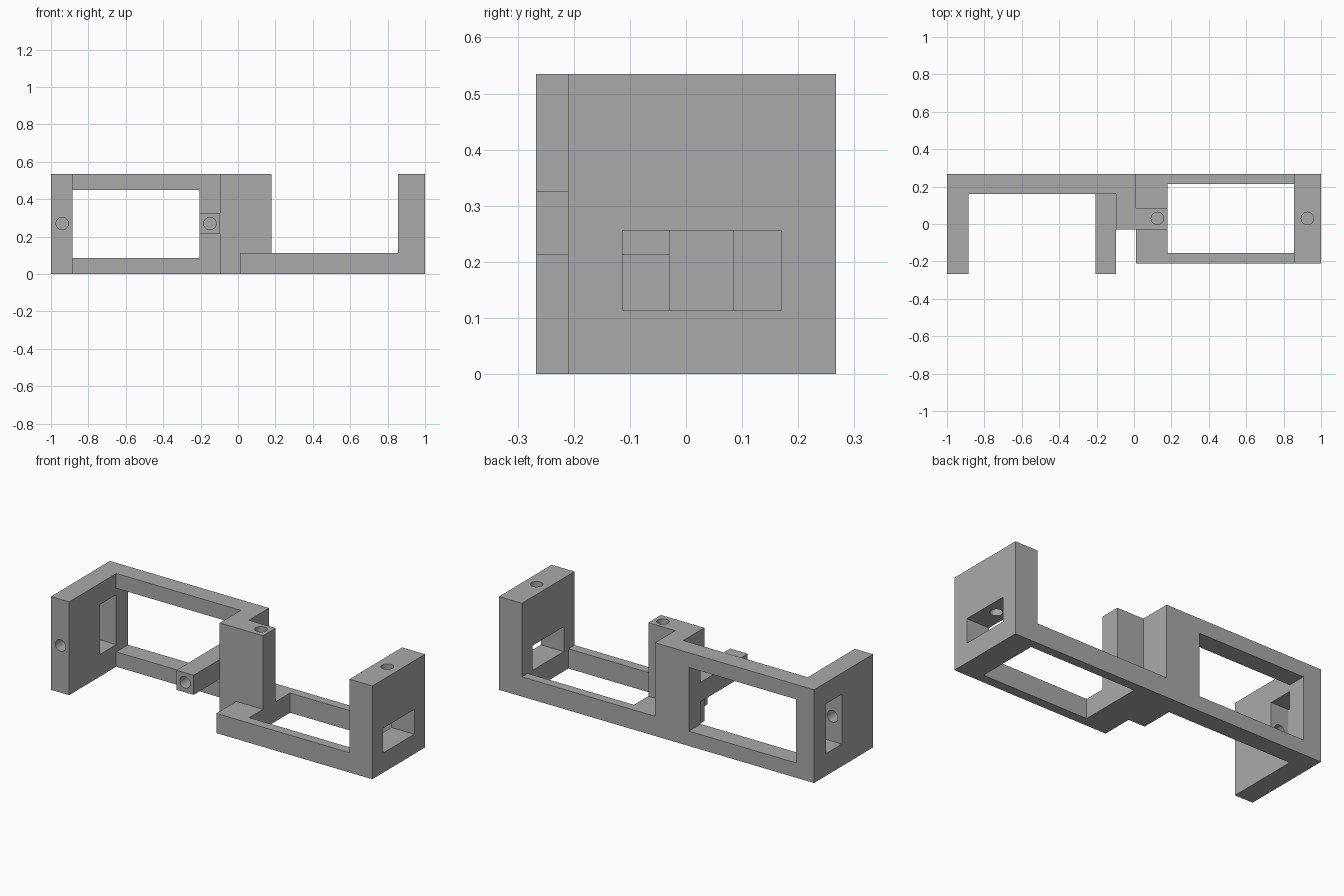
import bpy
import bmesh
from mathutils import Vector

cube = bpy.data.objects.get("Cube")
if cube:
    bpy.data.objects.remove(cube, do_unlink=True)

grey = bpy.data.materials.new("plain grey")
grey.use_nodes = True
COLOUR = (0.4, 0.4, 0.4, 1)
grey.diffuse_color = COLOUR
grey.node_tree.nodes["Principled BSDF"].inputs["Base Color"].default_value = COLOUR

H = 0.535           # overall height
BACK = 0.267        # half depth


def extrude(name, points, direction):
    """Solid made by sweeping a closed outline along a direction."""
    bm = bmesh.new()
    face = bm.faces.new([bm.verts.new(p) for p in points])
    swept = bmesh.ops.extrude_face_region(bm, geom=[face])["geom"]
    moved = [v for v in swept if isinstance(v, bmesh.types.BMVert)]
    bmesh.ops.translate(bm, verts=moved, vec=Vector(direction))
    bmesh.ops.recalc_face_normals(bm, faces=bm.faces)
    return finish(name, bm)


def box(name, x, y, z):
    outline = [(x[0], y[0], z[0]), (x[1], y[0], z[0]),
               (x[1], y[1], z[0]), (x[0], y[1], z[0])]
    return extrude(name, outline, (0, 0, z[1] - z[0]))


def drill(name, start, end, radius=0.033):
    """Round cutter running from start to end."""
    start, end = Vector(start), Vector(end)
    bm = bmesh.new()
    bmesh.ops.create_cone(bm, cap_ends=True, segments=32, radius1=radius,
                          radius2=radius, depth=(end - start).length)
    turn = (end - start).to_track_quat('Z', 'Y').to_matrix()
    bmesh.ops.rotate(bm, verts=bm.verts, cent=(0, 0, 0), matrix=turn)
    bmesh.ops.translate(bm, verts=bm.verts, vec=(start + end) / 2)
    return finish(name, bm)


def finish(name, bm):
    mesh = bpy.data.meshes.new(name)
    bm.to_mesh(mesh)
    bm.free()
    mesh.materials.append(grey)
    obj = bpy.data.objects.new(name, mesh)
    bpy.context.collection.objects.link(obj)
    return obj


def combine(target, other, operation):
    """Apply a boolean and discard the second solid."""
    mod = target.modifiers.new(operation, 'BOOLEAN')
    mod.operation, mod.object, mod.solver = operation, other, 'EXACT'
    bpy.context.view_layer.objects.active = target
    bpy.ops.object.modifier_apply(modifier=mod.name)
    bpy.data.objects.remove(other, do_unlink=True)


# Upright bracket with its side plate, central block and screw post
plan = [(-1, -BACK), (-0.885, -BACK), (-0.885, 0.16), (-0.095, 0.16),
        (-0.095, -0.03), (0.18, -0.03), (0.18, 0.085), (0.01, 0.085),
        (0.01, BACK), (-1, BACK)]
bracket = extrude("double_bracket", [(x, y, 0) for x, y in plan], (0, 0, H))

# Flat bracket with its upright end plate
side = [(0.01, 0), (1, 0), (1, H), (0.855, H), (0.855, 0.113), (0.01, 0.113)]
flat = extrude("flat_bracket", [(x, -0.21, z) for x, z in side],
               (0, BACK + 0.21, 0))

# Large openings and cable windows
cuts = [
    (bracket, box("back_opening", (-0.885, -0.205), (0.1, 0.4), (0.085, 0.45))),
    (bracket, box("upright_window", (-1.1, -0.87), (0.015, 0.16), (0.127, 0.413))),
    (flat, box("floor_opening", (0.18, 0.855), (-0.155, 0.215), (-0.1, 0.2))),
    (flat, box("end_window", (0.84, 1.1), (-0.113, 0.17), (0.113, 0.255))),
]
for solid, cutter in cuts:
    combine(solid, cutter, 'DIFFERENCE')

# Screw arm reaching forward from the upright bracket
arm = box("screw_arm", (-0.205, -0.095), (-BACK, 0.2), (0.213, 0.325))
combine(bracket, arm, 'UNION')
combine(bracket, flat, 'UNION')

# Screw holes: two facing forward, two facing up
for start, end in [((-0.94, -0.3, 0.27), (-0.94, 0.05, 0.27)),
                   ((-0.15, -0.3, 0.27), (-0.15, 0.015, 0.27)),
                   ((0.125, 0.03, 0.6), (0.125, 0.03, 0.255)),
                   ((0.927, 0.03, 0.6), (0.927, 0.03, 0.22))]:
    combine(bracket, drill("screw_hole", start, end), 'DIFFERENCE')

# Sharp edges with smooth hole walls
bpy.ops.object.select_all(action='DESELECT')
bracket.select_set(True)
bpy.context.view_layer.objects.active = bracket
bpy.ops.object.shade_smooth_by_angle()
